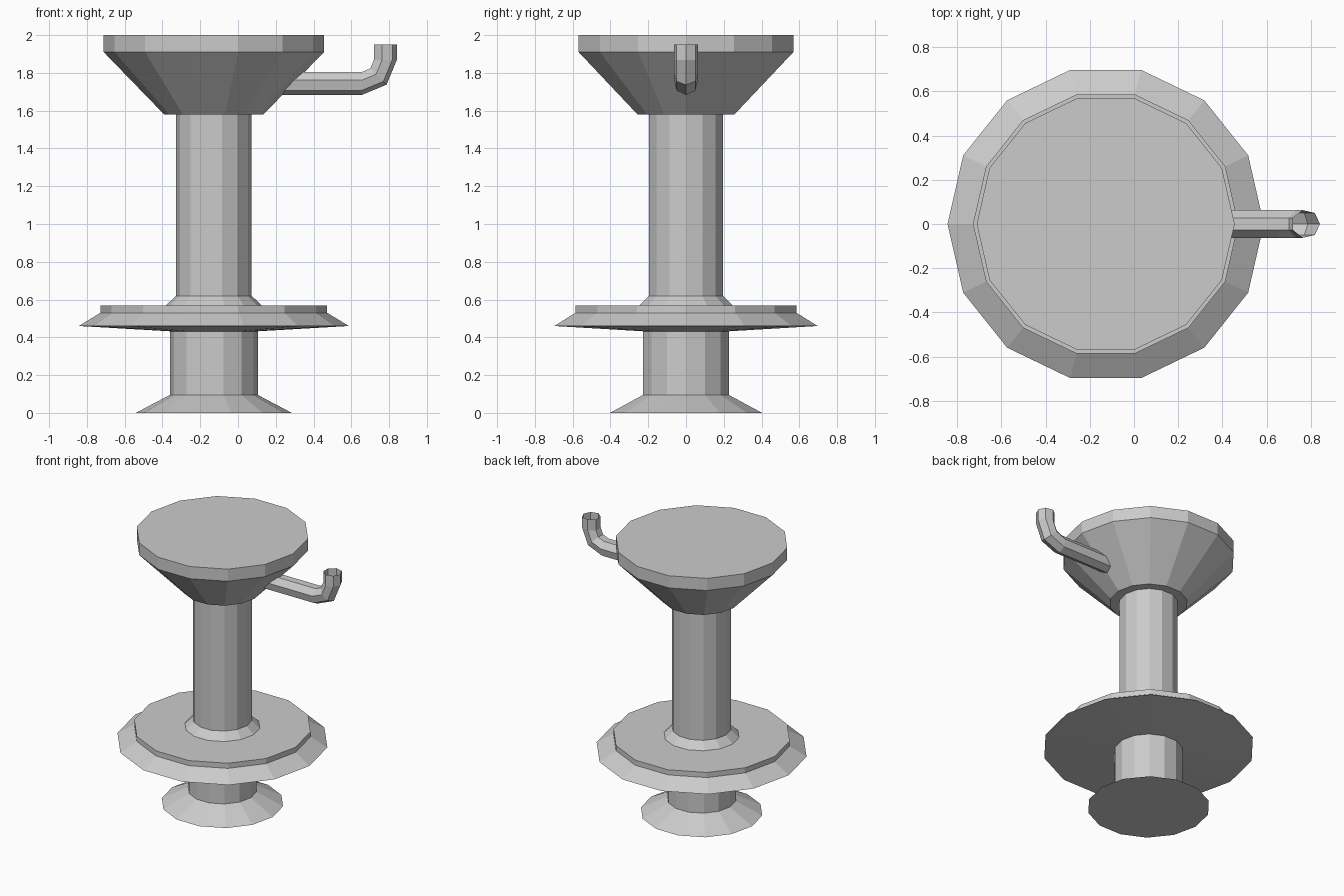
import bpy, bmesh
from math import cos, sin, tau

if "Cube" in bpy.data.objects:
    bpy.data.objects.remove(bpy.data.objects["Cube"])

SIDES = 14
AXIS_X = -0.128      # the turned parts sit left of centre because of the pipe


def build(name, rings, cap_start=False, cap_end=False):
    """Skin a list of equal-length vertex rings into a flat-shaded object."""
    bm = bmesh.new()
    loops = [[bm.verts.new(p) for p in ring] for ring in rings]
    n = len(loops[0])
    for a, b in zip(loops, loops[1:]):
        for i in range(n):
            j = (i + 1) % n
            bm.faces.new((a[i], a[j], b[j], b[i]))
    if cap_start:
        bm.faces.new(loops[0][::-1])
    if cap_end:
        bm.faces.new(loops[-1])
    mesh = bpy.data.meshes.new(name)
    bm.to_mesh(mesh)
    bm.free()
    obj = bpy.data.objects.new(name, mesh)
    bpy.context.collection.objects.link(obj)
    return obj


def lathe(name, profile, **caps):
    """Turn an (r, z) profile, listed bottom to top, about the stand's axis."""
    angles = [tau * i / SIDES for i in range(SIDES)]
    rings = [[(AXIS_X + r * cos(t), r * sin(t), z) for t in angles] for r, z in profile]
    return build(name, rings, **caps)


# Flared foot and lower column
lathe("foot", [(0.413, 0), (0.233, 0.095)], cap_start=True)
lathe("lower_column", [(0.233, 0.095), (0.233, 0.432)])

# Wide bevelled disc with a raised collar
lathe("disc", [(0.233, 0.432), (0.715, 0.46), (0.6, 0.53), (0.6, 0.568), (0.255, 0.568)])
lathe("collar", [(0.255, 0.568), (0.2, 0.62)])

# Upper column and funnel-shaped top
lathe("upper_column", [(0.2, 0.62), (0.2, 1.58)])
lathe("funnel_top", [(0.2, 1.58), (0.263, 1.58), (0.583, 1.91), (0.583, 2.0)], cap_end=True)

# Open seven-sided pipe: straight run, 90 degree elbow, short riser
PIPE_R, BEND_R = 0.064, 0.122
BEND_X, RUN_Z = 0.655, 1.747
path = [(0.2, RUN_Z, 0)]
for k in range(3):
    a = k * tau / 8
    path.append((BEND_X + BEND_R * sin(a), RUN_Z + BEND_R * (1 - cos(a)), a))
path.append((BEND_X + BEND_R, 1.95, tau / 4))

pipe_rings = []
for x, z, a in path:
    ring = []
    for i in range(7):
        t = tau * i / 7
        out, side = PIPE_R * cos(t), PIPE_R * sin(t)
        ring.append((x + out * sin(a), side, z - out * cos(a)))
    pipe_rings.append(ring)
build("pipe", pipe_rings)
